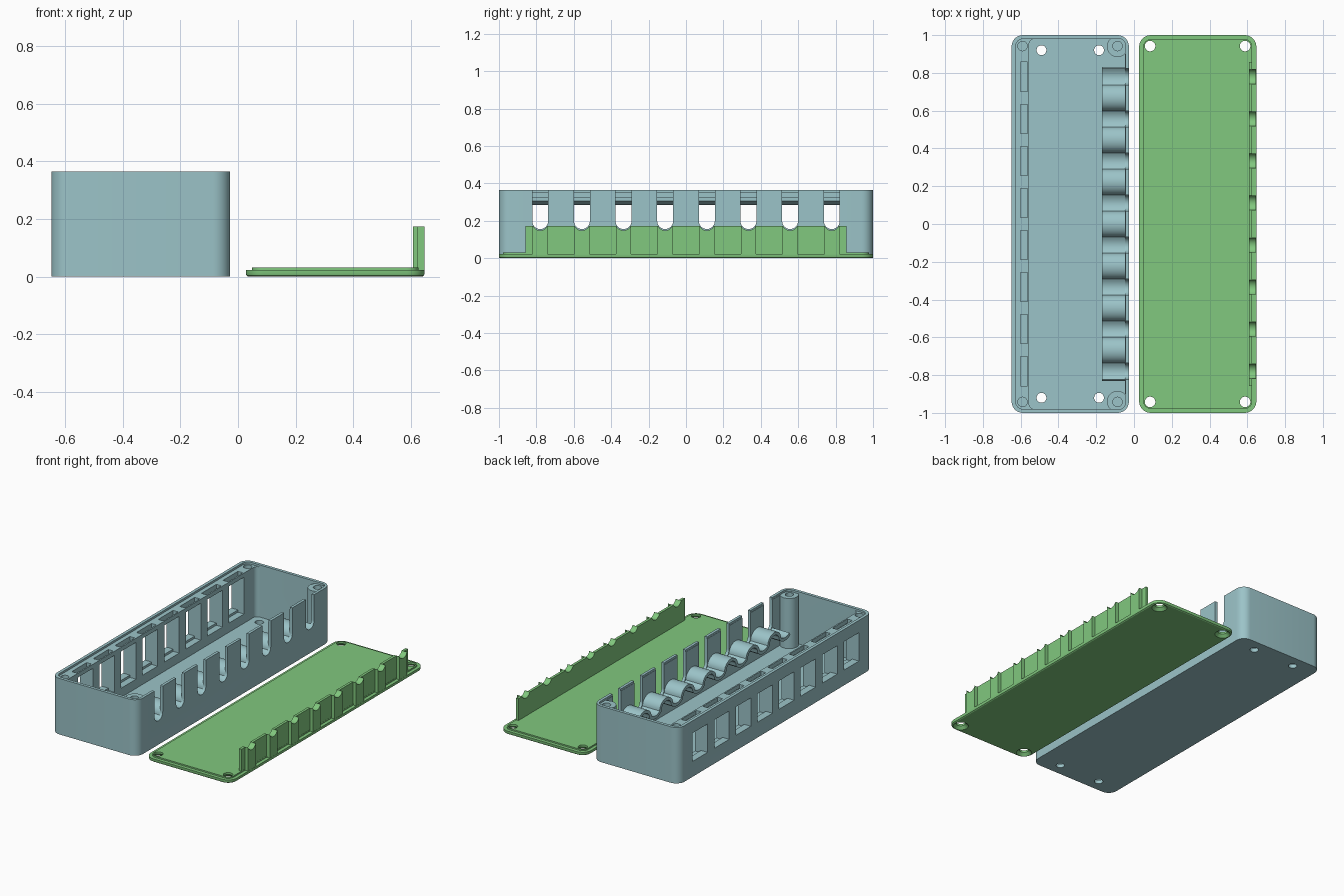
import bpy, bmesh, math
from math import sin, cos, pi

cube = bpy.data.objects.get("Cube")
if cube:
    bpy.data.objects.remove(cube)


def material(name, rgb):
    m = bpy.data.materials.new(name)
    m.use_nodes = True
    m.diffuse_color = (*rgb, 1)
    m.node_tree.nodes["Principled BSDF"].inputs["Base Color"].default_value = (*rgb, 1)
    return m


BLUE = material("dusty_blue", (0.33, 0.55, 0.58))
GREEN = material("leaf_green", (0.22, 0.58, 0.21))

PITCH = 0.2227
CELLS = [(i - 3.5) * PITCH for i in range(8)]
PLACE = {"x": lambda u, v, d: (d, u, v),
         "y": lambda u, v, d: (u, d, v),
         "z": lambda u, v, d: (u, v, d)}


def loft(bm, rings):
    """Closed solid through rings of equal point count."""
    loops = [[bm.verts.new(p) for p in r] for r in rings]
    n = len(loops[0])
    for a, b in zip(loops, loops[1:]):
        for i in range(n):
            j = (i + 1) % n
            bm.faces.new((a[i], a[j], b[j], b[i]))
    bm.faces.new(loops[0][::-1])
    bm.faces.new(loops[-1])


def prism(bm, pts, axis, a, b):
    loft(bm, [[PLACE[axis](u, v, d) for u, v in pts] for d in (a, b)])


def rect(u0, u1, v0, v1):
    return [(u0, v0), (u1, v0), (u1, v1), (u0, v1)]


def rounded(u0, u1, v0, v1, r, n=8):
    pts = []
    corners = [(u1 - r, v1 - r), (u0 + r, v1 - r), (u0 + r, v0 + r), (u1 - r, v0 + r)]
    for k, (cu, cv) in enumerate(corners):
        for i in range(n + 1):
            t = (k + i / n) * pi / 2
            pts.append((cu + r * cos(t), cv + r * sin(t)))
    return pts


def circle(u, v, r, n=32):
    return [(u + r * cos(2 * pi * i / n), v + r * sin(2 * pi * i / n)) for i in range(n)]


def make(name, build, mat=None):
    bm = bmesh.new()
    build(bm)
    bmesh.ops.recalc_face_normals(bm, faces=bm.faces)
    me = bpy.data.meshes.new(name)
    bm.to_mesh(me)
    bm.free()
    ob = bpy.data.objects.new(name, me)
    bpy.context.collection.objects.link(ob)
    if mat:
        me.materials.append(mat)
    return ob


def boolean(ob, build, op="DIFFERENCE"):
    """Combine a helper solid with the object, then drop the helper."""
    tool = make("cutter", build, ob.data.materials[0])
    tool.hide_render = True
    mod = ob.modifiers.new("cut", "BOOLEAN")
    mod.operation, mod.solver, mod.object = op, "EXACT", tool
    graph = bpy.context.evaluated_depsgraph_get()
    new = bpy.data.meshes.new_from_object(ob.evaluated_get(graph))
    ob.modifiers.clear()
    ob.data = new
    bpy.data.objects.remove(tool)


def smooth(ob):
    bpy.ops.object.select_all(action="DESELECT")
    ob.select_set(True)
    bpy.context.view_layer.objects.active = ob
    bpy.ops.object.shade_smooth_by_angle(angle=math.radians(30))


# Box shell
X0, X1, H = -0.648, -0.027, 0.365
box = make("box_shell", lambda bm: prism(bm, rounded(X0, X1, -1, 1, 0.06), "z", 0, H), BLUE)
boolean(box, lambda bm: prism(bm, rounded(-0.556, -0.047, -0.98, 0.98, 0.03), "z", 0.025, 0.5))


def posts(bm):
    for s in (-1, 1):
        prism(bm, circle(-0.087, s * 0.94, 0.056), "z", 0.01, 0.355)


boolean(box, posts, "UNION")
# Recess that takes the lid's step
boolean(box, lambda bm: prism(bm, rounded(X0 + 0.02, X1 - 0.018, -0.98, 0.98, 0.042),
                              "z", 0.352, 0.5))


def box_holes(bm):
    for s in (-1, 1):
        for x in (-0.59, -0.087):
            prism(bm, circle(x, s * 0.942, 0.025), "z", 0.1, 0.5)
        for x in (-0.49, -0.185):
            prism(bm, circle(x, s * 0.92, 0.026), "z", -0.1, 0.06)


boolean(box, box_holes)


# Socket openings with a latch slot through the top
def sockets(bm):
    outline = [(-0.7, 0.10), (-0.6, 0.10), (-0.6, 0.085), (-0.5, 0.085), (-0.5, 0.325),
               (-0.565, 0.325), (-0.565, 0.5), (-0.6, 0.5), (-0.6, 0.305),
               (-0.635, 0.285), (-0.7, 0.285)]
    for y in CELLS:
        prism(bm, outline, "y", y - 0.077, y + 0.077)


boolean(box, sockets)


# Cable slots with round bottoms
def cable_slots(bm):
    r, zc = 0.0425, 0.198
    for y in CELLS:
        arc = [(y + r * cos(pi + pi * i / 16), zc + r * sin(pi + pi * i / 16)) for i in range(17)]
        prism(bm, arc + [(y + r, 0.5), (y - r, 0.5)], "x", -0.1, 0.01)


boolean(box, cable_slots)
smooth(box)


# Wavy cable rest: shallow troughs with arches between them
def cable_rest(bm):
    half, top = 0.0425, []
    hump = PITCH / 2 - half
    for k, y in enumerate(CELLS):
        for i in range(9):
            t = i / 4 - 1
            top.append((y + half * t, 0.155 + 0.015 * t * t))
        if k < 7:
            for i in range(1, 16):
                a = pi * i / 16
                top.append((y + PITCH / 2 - hump * cos(a), 0.17 + 0.06 * sin(a)))
    under = []
    for i, (u, v) in enumerate(top):
        a, b = top[max(i - 1, 0)], top[min(i + 1, len(top) - 1)]
        du, dv = b[0] - a[0], b[1] - a[1]
        d = 0.02 / math.hypot(du, dv)
        under.append((u + dv * d, v - du * d))
    # Strip of quads, capped at both ends
    rows = [[bm.verts.new((x, *p)) for p in line]
            for x, line in ((-0.17, top), (-0.04, top), (-0.04, under), (-0.17, under))]
    for r in range(4):
        a, b = rows[r], rows[(r + 1) % 4]
        for i in range(len(top) - 1):
            bm.faces.new((a[i], a[i + 1], b[i + 1], b[i]))
    for end in (0, -1):
        bm.faces.new([r[end] for r in rows])


smooth(make("cable_rest", cable_rest, BLUE))


# Lid plate with a bevelled underside and a raised step
def lid_plate(bm):
    rings = []
    for inset, z in ((0.008, 0), (0.002, 0.004), (0, 0.01), (0, 0.022), (0.022, 0.022), (0.022, 0.031)):
        pts = rounded(0.027 + inset, 0.648 - inset, inset - 1, 1 - inset, 0.062 - inset)
        rings.append([(x, y, z) for x, y in pts])
    loft(bm, rings)


def lid_holes(bm):
    for s in (-1, 1):
        for x in (0.085, 0.588):
            loft(bm, [[(u, v, z) for u, v in circle(x, s * 0.942, r)]
                      for r, z in ((0.05, -0.003), (0.028, 0.018), (0.028, 0.1))])


lid = make("lid_plate", lid_plate, GREEN)
boolean(lid, lid_holes)
smooth(lid)


# Lid wall and the ribs that close the cable slots
def ribs(bm):
    for y in CELLS:
        prism(bm, rect(0.624, 0.647, y - 0.04, y + 0.04), "z", 0.015, 0.173)


def notches(bm):
    for y in CELLS:
        prism(bm, circle(y, 0.19, 0.042), "x", 0.5, 0.8)


wall = make("lid_wall", lambda bm: prism(bm, rect(0.608, 0.625, -0.858, 0.858), "z", 0.02, 0.173), GREEN)
for part in (wall, make("lid_ribs", ribs, GREEN)):
    boolean(part, notches)
    smooth(part)
